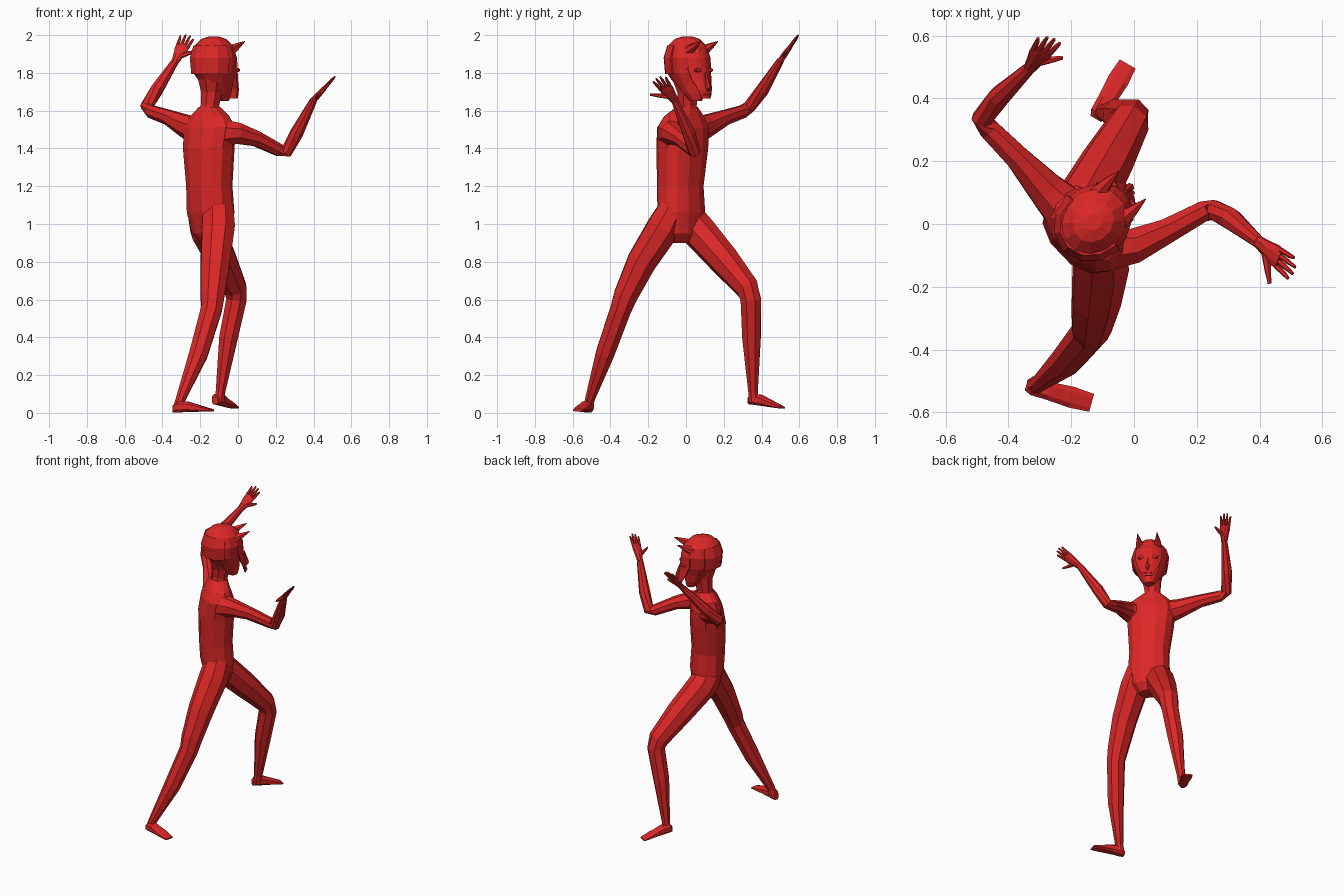
import bpy, bmesh, math
from mathutils import Vector as V

red = bpy.data.materials.new("red")
red.diffuse_color = (0.716, 0.02, 0.02, 1)

UP = V((0, 0, 1))
F = V((0.72, 0.69, 0)).normalized()   # the way the body faces
R = V((0.69, -0.72, 0)).normalized()  # its right-hand side
HEAD = V((-0.125, 0.01, 0))


def loft(name, rings, closed=True):
    """Skin a list of point rows; closed rows become capped tubes."""
    bm = bmesh.new()
    rows = [[bm.verts.new(p) for p in ring] for ring in rings]
    n = len(rows[0])
    for a, b in zip(rows, rows[1:]):
        for i in range(n if closed else n - 1):
            j = (i + 1) % n
            bm.faces.new((a[i], a[j], b[j], b[i]))
    if closed:
        bm.faces.new(rows[0])
        bm.faces.new(rows[-1])
    bmesh.ops.recalc_face_normals(bm, faces=bm.faces)
    me = bpy.data.meshes.new(name)
    bm.to_mesh(me)
    bm.free()
    me.materials.append(red)
    ob = bpy.data.objects.new(name, me)
    bpy.context.collection.objects.link(ob)
    return ob


def ring(c, a, b, n=8, p=1.0):
    """Ellipse (p=1) or rounded box (p<1) with half axes a and b."""
    out = []
    for i in range(n):
        t = 2 * math.pi * (i + 0.5) / n
        x, y = math.cos(t), math.sin(t)
        out.append(c + a * math.copysign(abs(x) ** p, x) + b * math.copysign(abs(y) ** p, y))
    return out


def tube(name, pts, side, n=8):
    """Tube through (x, y, z, r_side[, r_other]) points."""
    cs = [V(p[:3]) for p in pts]
    rings = []
    for i, p in enumerate(pts):
        t = (cs[min(i + 1, len(cs) - 1)] - cs[max(i - 1, 0)]).normalized()
        a = (side - t * side.dot(t)).normalized()
        rings.append(ring(cs[i], a * p[3], t.cross(a) * p[-1], n))
    return loft(name, rings)


def head_pt(f, r, z):
    return HEAD + F * f + R * r + UP * z


# torso: height, centre x, centre y, half width, half depth
torso = [(0.90, -0.14, -0.02, 0.06, 0.05), (0.95, -0.14, -0.02, 0.11, 0.085),
         (1.06, -0.145, -0.025, 0.135, 0.105), (1.20, -0.152, -0.03, 0.128, 0.105),
         (1.40, -0.155, -0.02, 0.148, 0.112), (1.51, -0.15, -0.015, 0.16, 0.10),
         (1.57, -0.15, -0.01, 0.125, 0.075), (1.62, -0.15, 0.005, 0.055, 0.052)]
loft("torso", [ring(V((x, y, z)), R * w, F * d, 12, 0.85) for z, x, y, w, d in torso])

# neck
tube("neck", [(-0.15, 0.0, 1.55, .068), (-0.148, 0.008, 1.63, .052),
              (-0.14, 0.01, 1.70, .06), (-0.14, 0.0, 1.78, .08)], R, 8)

# head: height, forward shift, half width, half depth
head = [(1.65, 0.065, 0.03, 0.03), (1.69, 0.045, 0.055, 0.06), (1.75, 0.015, 0.08, 0.095),
        (1.80, 0.0, 0.103, 0.12), (1.88, -0.005, 0.115, 0.13), (1.94, -0.005, 0.098, 0.112),
        (1.98, -0.005, 0.06, 0.07), (1.992, -0.005, 0.025, 0.03)]
loft("head", [ring(head_pt(f, 0, z), R * w, F * d, 12) for z, f, w, d in head])

# hood edge round the back of the head
hood = [(1.795, 0.112, 0.128), (1.88, 0.122, 0.135), (1.945, 0.102, 0.115)]
ob = loft("hood", [[head_pt(-0.005 - d * math.sin(t), w * math.cos(t), z)
                    for t in [math.pi * i / 6 for i in range(7)]] for z, w, d in hood], False)
ob.modifiers.new("thickness", "SOLIDIFY").thickness = 0.008

# mask: height, forward reach, half width, curl back at the sides
mask = [(1.94, 0.10, 0.06, 0.02), (1.88, 0.128, 0.082, 0.04), (1.82, 0.133, 0.085, 0.045),
        (1.76, 0.142, 0.07, 0.035), (1.71, 0.152, 0.05, 0.02), (1.665, 0.152, 0.03, 0.01)]
ob = loft("mask", [[head_pt(f - c * s * s, w * s, z) for s in [i / 3 for i in range(-3, 4)]]
                   for z, f, w, c in mask], False)
ob.modifiers.new("thickness", "SOLIDIFY").thickness = 0.008

# nose and mouth on the mask
tube("nose", [(*head_pt(0.134, 0, 1.80), .008), (*head_pt(0.15, 0, 1.74), .013),
              (*head_pt(0.155, 0, 1.72), .014), (*head_pt(0.15, 0, 1.705), .006)], R, 6)
tube("mouth", [(*head_pt(0.15, s * 0.025, 1.685), .005) for s in (-1, 0, 1)], UP, 6)

for s, label in ((1, "right"), (-1, "left")):
    # horns
    tube(label + "_horn", [(*head_pt(0.06, s * 0.055, 1.915), .032),
                           (*head_pt(0.11, s * 0.06, 1.94), .019),
                           (*head_pt(0.165, s * 0.062, 1.967), .002)], R, 6)
    # raised eyes
    eye = [(0.022, 0.012, 0.115), (0.019, 0.010, 0.13), (0.008, 0.004, 0.133)]
    loft(label + "_eye", [ring(head_pt(f, s * 0.043, 1.815), R * a, UP * b, 8) for a, b, f in eye])

# arms
tube("left_arm", [(-0.20, 0.03, 1.49, .085), (-0.28, 0.11, 1.52, .062), (-0.37, 0.21, 1.565, .042),
                  (-0.46, 0.30, 1.595, .036), (-0.485, 0.335, 1.62, .034),
                  (-0.43, 0.405, 1.71, .036), (-0.33, 0.50, 1.865, .02)], UP)
tube("right_arm", [(-0.09, -0.075, 1.48, .082), (0.0, -0.07, 1.48, .06), (0.10, -0.025, 1.45, .043),
                   (0.22, 0.04, 1.39, .035), (0.255, 0.045, 1.38, .033),
                   (0.31, 0.015, 1.48, .036), (0.40, -0.06, 1.655, .02)], UP)


def hand(label, wrist, tip, thumb):
    """Flat palm with four fingers and a thumb."""
    wrist, tip, thumb = V(wrist), V(tip), V(thumb)
    d = tip - wrist
    w = thumb - wrist
    w = (w - d * w.dot(d) / d.dot(d)).normalized()
    tube(label + "_palm", [(*(wrist + d * k - w * o), a, b) for k, o, a, b in
                           ((-0.05, 0, .02, .018), (0.2, 0, .028, .016),
                            (0.45, 0, .038, .014), (0.6, 0, .036, .01))], w)
    for i, length in enumerate((0.93, 1.0, 1.0, 0.9)):
        o = 0.028 - i * 0.0187
        tube(label + "_finger", [(*(wrist + d * 0.55 + w * o), .009),
                                 (*(wrist + d * 0.8 + w * o * 1.15), .008),
                                 (*(wrist + d * length + w * o * 1.3), .005)], w, 6)
    base = wrist + d * 0.2 + w * 0.01
    tube(label + "_thumb", [(*base, .015), (*base.lerp(thumb, 0.6), .011), (*thumb, .006)], d, 6)


hand("left", (-0.33, 0.50, 1.865), (-0.265, 0.592, 1.998), (-0.228, 0.53, 1.915))
hand("right", (0.40, -0.06, 1.655), (0.51, -0.148, 1.775), (0.432, -0.19, 1.685))

# legs
tube("right_leg", [(-0.105, -0.065, 1.08, .085), (-0.105, -0.12, 0.98, .094), (-0.12, -0.235, 0.80, .083),
                   (-0.135, -0.32, 0.62, .068), (-0.14, -0.345, 0.55, .06), (-0.21, -0.43, 0.31, .053),
                   (-0.305, -0.51, 0.07, .027), (-0.315, -0.515, 0.03, .03)], R)
tube("left_leg", [(-0.185, -0.0, 1.05, .085), (-0.165, 0.06, 0.97, .094), (-0.085, 0.20, 0.81, .084),
                  (-0.015, 0.325, 0.66, .066), (-0.008, 0.343, 0.60, .058), (-0.05, 0.347, 0.40, .053),
                  (-0.093, 0.355, 0.11, .027), (-0.10, 0.36, 0.06, .03)], R)


def foot(label, heel, toe):
    """Wedge foot from heel to toe, flat underneath."""
    heel, toe = V(heel), V(toe)
    d = toe - heel
    w = V((d.y, -d.x, 0)).normalized()
    loft(label + "_foot", [ring(heel + d * k + UP * h, w * a, UP * h, 8, 0.7) for k, a, h in
                           ((0, .02, .02), (0.1, .03, .03), (0.35, .031, .03),
                            (0.7, .036, .017), (1, .031, .006))])


foot("right", (-0.343, -0.512, 0.0), (-0.135, -0.57, 0.008))
foot("left", (-0.122, 0.335, 0.045), (-0.02, 0.51, 0.022))
